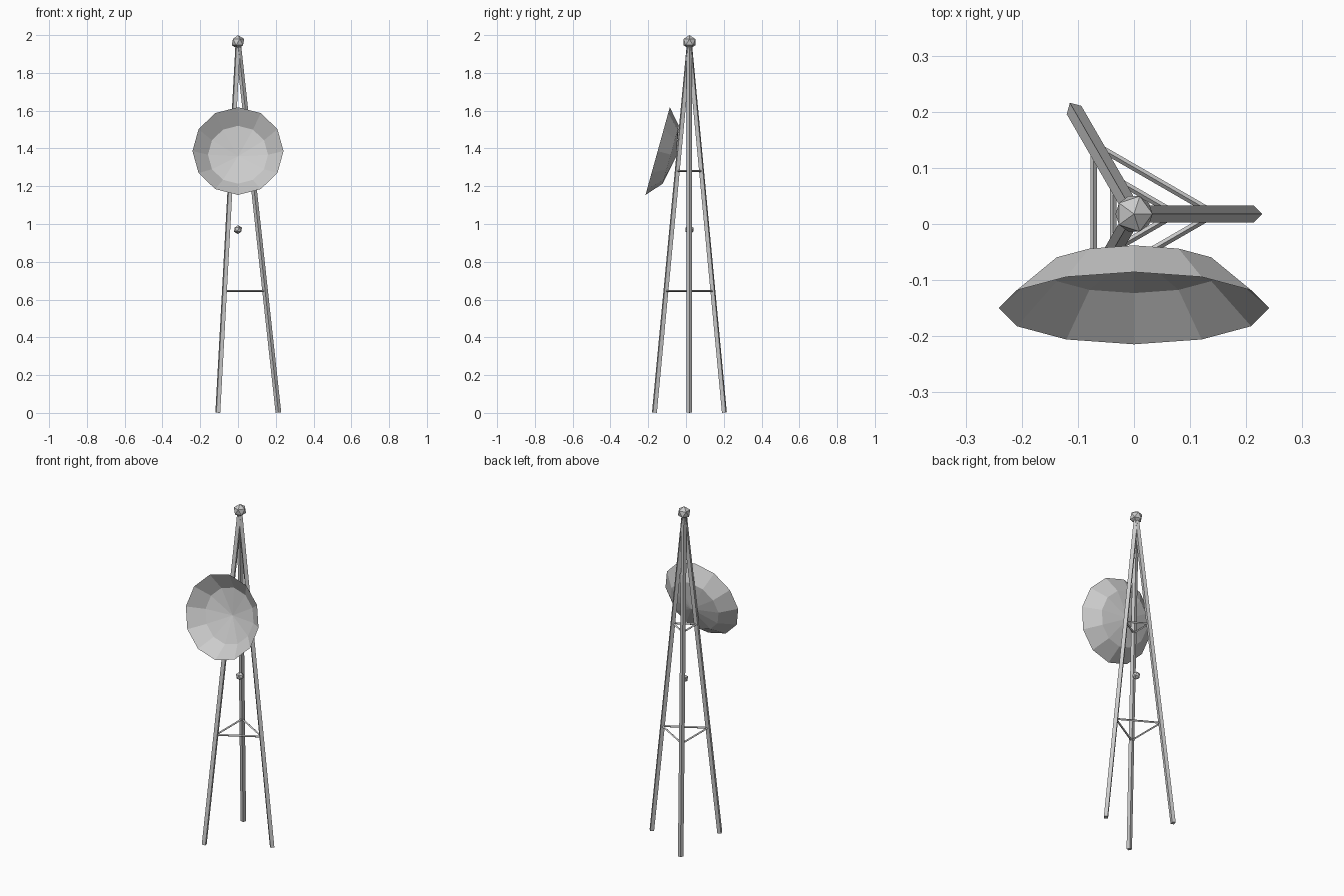
import bpy, bmesh
from math import sin, cos, tau, radians
from mathutils import Vector, Matrix

if "Cube" in bpy.data.objects:
    bpy.data.objects.remove(bpy.data.objects["Cube"])

metal = bpy.data.materials.new("grey_metal")
metal.use_nodes = True
metal.diffuse_color = (0.6, 0.6, 0.6, 1)
metal.node_tree.nodes["Principled BSDF"].inputs["Base Color"].default_value = (0.6, 0.6, 0.6, 1)

AXIS = Vector((0, 0.018, 0))   # tower centre line
FOOT, TOP = 0.214, 1.96        # foot radius, height where legs meet


def finish(name, bm):
    mesh = bpy.data.meshes.new(name)
    bm.to_mesh(mesh)
    bm.free()
    mesh.materials.append(metal)
    obj = bpy.data.objects.new(name, mesh)
    bpy.context.collection.objects.link(obj)
    return obj


def bar(name, a, b, radius):
    """Square bar between two points, with one corner turned upwards."""
    d = b - a
    turn = d.to_track_quat('Z', 'Y').to_matrix().to_4x4()
    bm = bmesh.new()
    bmesh.ops.create_cone(bm, cap_ends=True, segments=4, radius1=radius, radius2=radius,
                          depth=d.length, matrix=Matrix.Translation((a + b) / 2) @ turn)
    return finish(name, bm)


def ball(name, z, radius):
    bm = bmesh.new()
    bmesh.ops.create_icosphere(bm, subdivisions=1, radius=radius,
                               matrix=Matrix.Translation(AXIS + Vector((0, 0, z))))
    return finish(name, bm)


def on_leg(i, z):
    r = FOOT * (1 - z / TOP)
    return AXIS + Vector((r * cos(i * tau / 3), r * sin(i * tau / 3), z))


# Three leaning legs
for i in range(3):
    bar(f"leg_{i + 1}", on_leg(i, 0.002), on_leg(i, TOP), 0.015)

# Two triangles of cross braces
for level, z in (("lower", 0.645), ("upper", 1.28)):
    for i in range(3):
        bar(f"{level}_brace_{i + 1}", on_leg(i, z), on_leg(i + 1, z), 0.006)

# Finial and the small ball inside the legs
ball("top_ball", 1.963, 0.037)
ball("inner_ball", 0.97, 0.024)

# Shallow faceted dish: rim, middle ring, apex, opening along local +z
bm = bmesh.new()
rings = [[bm.verts.new((r * cos(k * tau / 12), r * sin(k * tau / 12), -depth))
          for k in range(12)] for r, depth in ((0.241, 0), (0.159, 0.072))]
apex = bm.verts.new((0, 0, -0.103))
rim, mid = rings
for k in range(12):
    n = (k + 1) % 12
    bm.faces.new((rim[k], rim[n], mid[n], mid[k]))
    bm.faces.new((mid[k], mid[n], apex))
dish = finish("dish", bm)
dish.location = (0, -0.15, 1.386)
dish.rotation_euler = (radians(90 - 15.5), 0, 0)
